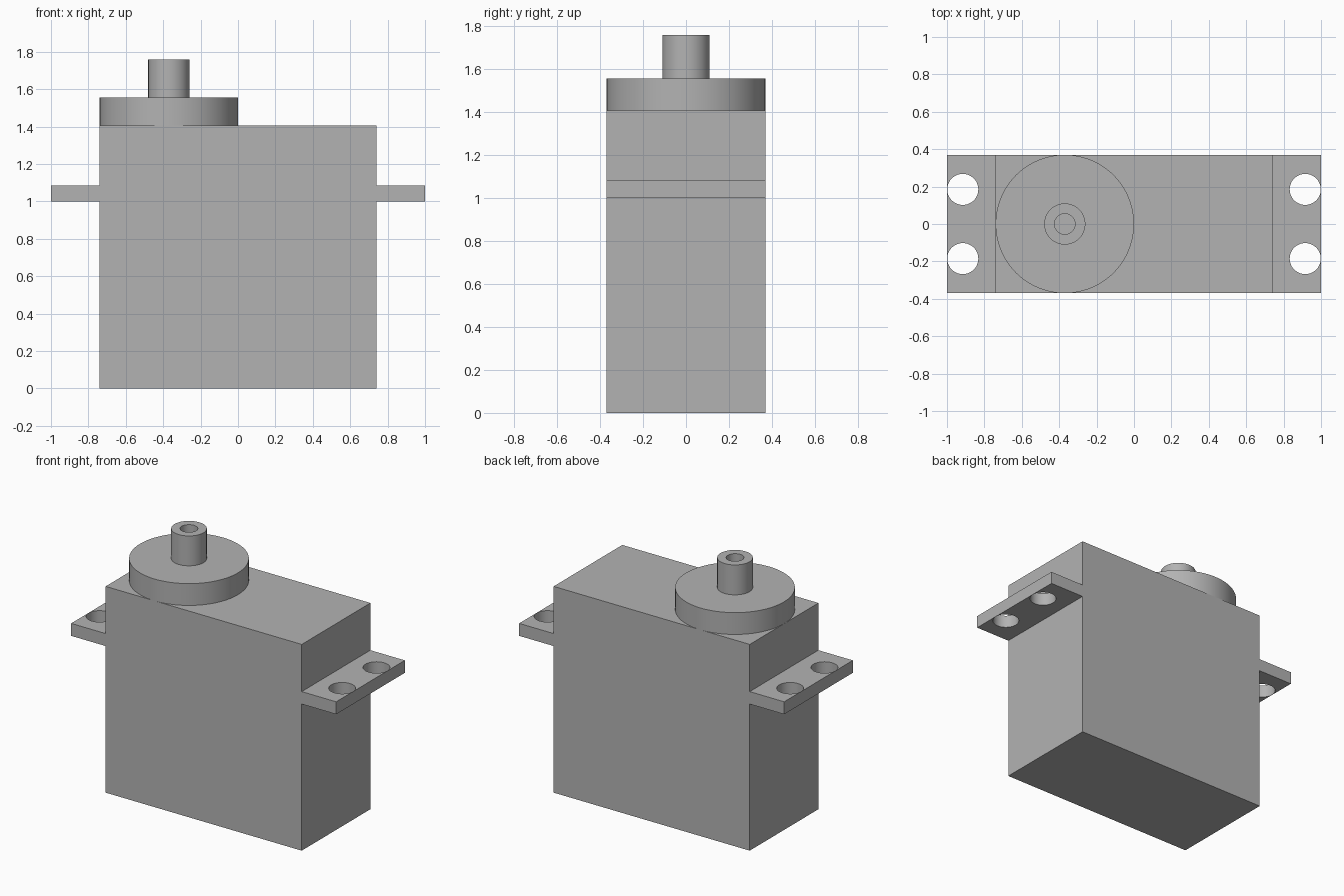
import bpy
import bmesh
import math
from mathutils import Matrix, Vector

if "Cube" in bpy.data.objects:
    bpy.data.objects.remove(bpy.data.objects["Cube"], do_unlink=True)

HALF_X, HALF_Y, TOP = 0.74, 0.37, 1.407
AXLE_X = -0.37

grey = bpy.data.materials.new("plain grey")
grey.use_nodes = True
colour = (0.45, 0.45, 0.45, 1)
grey.diffuse_color = colour
grey.node_tree.nodes["Principled BSDF"].inputs["Base Color"].default_value = colour


def finish(name, bm):
    bmesh.ops.recalc_face_normals(bm, faces=bm.faces)
    mesh = bpy.data.meshes.new(name)
    bm.to_mesh(mesh)
    bm.free()
    mesh.materials.append(grey)
    obj = bpy.data.objects.new(name, mesh)
    bpy.context.scene.collection.objects.link(obj)
    return obj


def box(name, low, high):
    low, high = Vector(low), Vector(high)
    bm = bmesh.new()
    place = Matrix.Translation((low + high) / 2) @ Matrix.Diagonal((*(high - low), 1))
    bmesh.ops.create_cube(bm, size=1, matrix=place)
    return finish(name, bm)


def lathe(name, profile, x, y=0, steps=96):
    """Turn a (radius, height) profile around a vertical axis."""
    bm = bmesh.new()
    verts = [bm.verts.new((x + r, y, z)) for r, z in profile]
    edges = [bm.edges.new(pair) for pair in zip(verts, verts[1:])]
    bmesh.ops.spin(bm, geom=verts + edges, cent=(x, y, 0), axis=(0, 0, 1),
                   angle=math.tau, steps=steps, use_merge=False)
    bmesh.ops.remove_doubles(bm, verts=bm.verts, dist=0.0001)
    return finish(name, bm)


def select_only(obj):
    bpy.ops.object.select_all(action="DESELECT")
    obj.select_set(True)
    bpy.context.view_layer.objects.active = obj


def smooth(obj):
    select_only(obj)
    bpy.ops.object.shade_smooth_by_angle(angle=math.radians(30))


# Motor case
box("case", (-HALF_X, -HALF_Y, 0), (HALF_X, HALF_Y, TOP))

# Mounting ears, each with two screw holes
for side, name in ((1, "left_ear"), (-1, "right_ear")):
    inner, outer = sorted((side * HALF_X, side))
    ear = box(name, (inner, -HALF_Y, 1.0), (outer, HALF_Y, 1.085))
    for y in (-0.185, 0.185):
        drill = lathe("drill", [(0, 0.9), (0.083, 0.9), (0.083, 1.2), (0, 1.2)],
                      side * 0.9155, y, 64)
        cut = ear.modifiers.new("screw hole", "BOOLEAN")
        cut.operation = "DIFFERENCE"
        cut.solver = "EXACT"
        cut.object = drill
        select_only(ear)
        bpy.ops.object.modifier_apply(modifier=cut.name)
        bpy.data.objects.remove(drill, do_unlink=True)
    smooth(ear)

# Gear cover disc
DISC_TOP, SHAFT_TOP = 1.556, 1.76
smooth(lathe("gear_cover", [(0, TOP), (HALF_Y, TOP), (HALF_Y, DISC_TOP), (0, DISC_TOP)],
             AXLE_X))

# Output shaft with a blind screw bore
smooth(lathe("output_shaft", [(0, DISC_TOP - 0.01), (0.11, DISC_TOP - 0.01),
                              (0.11, SHAFT_TOP), (0.055, SHAFT_TOP),
                              (0.055, DISC_TOP + 0.005), (0, DISC_TOP + 0.005)], AXLE_X))
